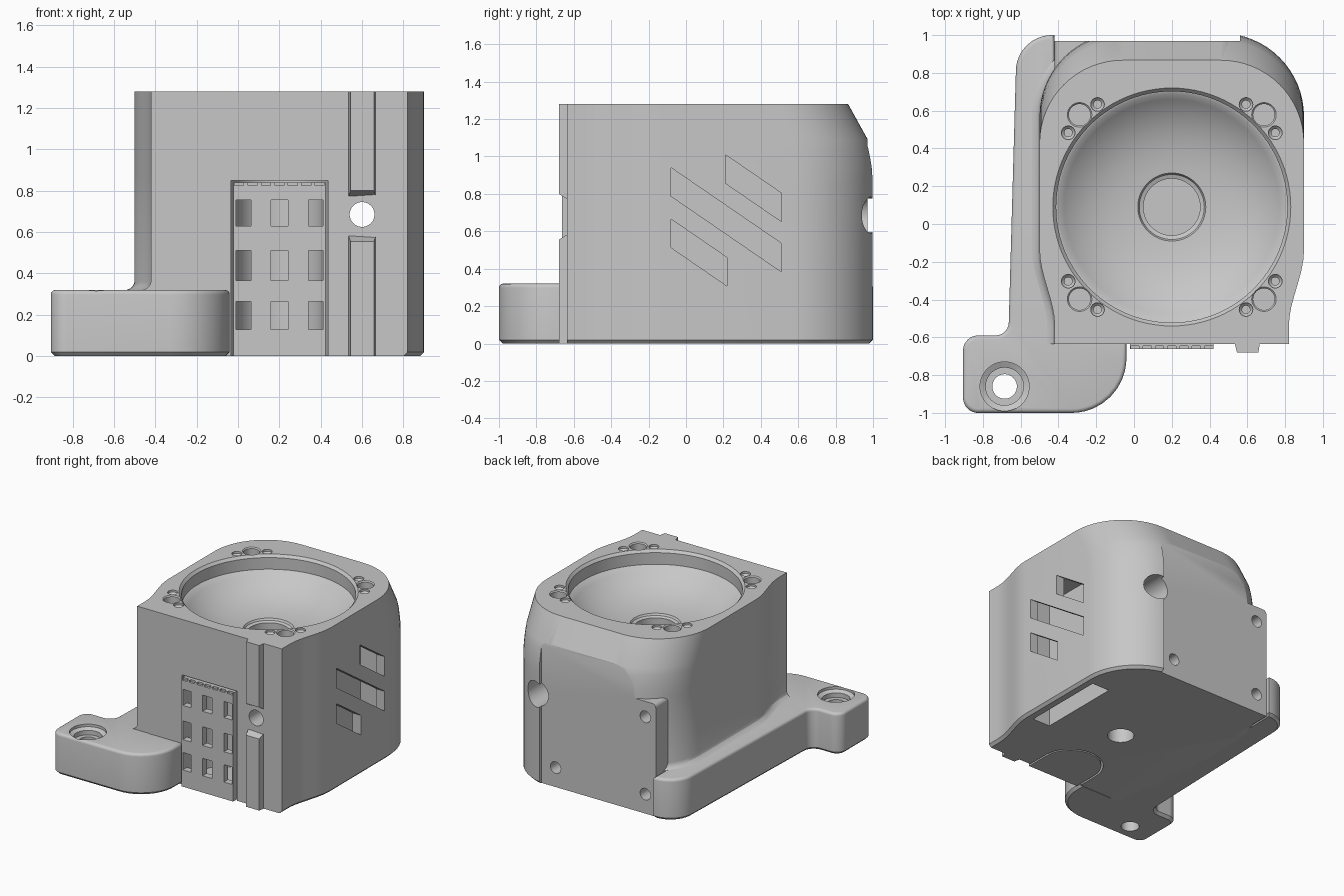
import bpy, bmesh, math
from mathutils import Vector, Matrix

cube = bpy.data.objects.get("Cube")
if cube:
    bpy.data.objects.remove(cube, do_unlink=True)

grey = bpy.data.materials.new("plain grey")
grey.use_nodes = True
colour = (0.57, 0.57, 0.57, 1)
grey.diffuse_color = colour
grey.node_tree.nodes["Principled BSDF"].inputs["Base Color"].default_value = colour

MID = 0.2            # x of the body's centre plane
BOWL = (MID, 0.09)   # bowl axis


def finish(bm, name):
    bmesh.ops.recalc_face_normals(bm, faces=bm.faces)
    mesh = bpy.data.meshes.new(name)
    bm.to_mesh(mesh)
    bm.free()
    mesh.materials.append(grey)
    ob = bpy.data.objects.new(name, mesh)
    bpy.context.collection.objects.link(ob)
    return ob


def loft(rings, name):
    bm = bmesh.new()
    rows = [[bm.verts.new(p) for p in ring] for ring in rings]
    n = len(rows[0])
    for a, b in zip(rows, rows[1:]):
        for i in range(n):
            j = (i + 1) % n
            bm.faces.new((a[i], a[j], b[j], b[i]))
    bm.faces.new(rows[0])
    bm.faces.new(rows[-1])
    return finish(bm, name)


def prism(points, z0, z1, name):
    return loft([[(x, y, z) for x, y in points] for z in (z0, z1)], name)


def box(x0, x1, y0, y1, z0, z1):
    return prism([(x0, y0), (x1, y0), (x1, y1), (x0, y1)], z0, z1, "cutter")


def revolve(profile, centre, matrix=Matrix(), steps=48):
    """Spin a (radius, height) profile about a z axis into a solid cutter."""
    bm = bmesh.new()
    verts = [bm.verts.new((r, 0, z)) for r, z in profile]
    edges = [bm.edges.new(p) for p in zip(verts, verts[1:])]
    bmesh.ops.spin(bm, geom=verts + edges, cent=(0, 0, 0), axis=(0, 0, 1),
                   angle=math.tau, steps=steps, use_duplicate=False)
    bmesh.ops.remove_doubles(bm, verts=bm.verts, dist=1e-5)
    bm.transform(Matrix.Translation(centre) @ matrix)
    return finish(bm, "cutter")


def drill(r, centre, depth, matrix=Matrix()):
    return revolve([(0, 0), (r, 0), (r, depth), (0, depth)], centre, matrix, 32)


def combine(target, tool, operation="DIFFERENCE"):
    mod = target.modifiers.new("cut", "BOOLEAN")
    mod.operation, mod.solver, mod.object = operation, "EXACT", tool
    bpy.context.view_layer.objects.active = target
    bpy.ops.object.modifier_apply(modifier=mod.name)
    bpy.data.objects.remove(tool, do_unlink=True)


def rounded(corners, steps=10):
    """Outline from (x, y, radius) corners."""
    out = []
    for i, (x, y, r) in enumerate(corners):
        p = Vector((x, y))
        if r == 0:
            out.append((x, y))
            continue
        u = (Vector(corners[i - 1][:2]) - p).normalized()
        v = (Vector(corners[(i + 1) % len(corners)][:2]) - p).normalized()
        half = u.angle(v) / 2
        c = p + (u + v).normalized() * r / math.sin(half)
        a = p + u * r / math.tan(half) - c
        b = p + v * r / math.tan(half) - c
        for k in range(steps + 1):
            d = a.lerp(b, k / steps).normalized() * r
            out.append((c.x + d.x, c.y + d.y))
    return out


def body_ring(z, back, inset, flare):
    """Horizontal section: narrow front, swelling sides, round rear corners."""
    side = [(0.62 - inset, -0.635), (0.62 - inset, -0.54)]
    for k in range(1, 9):
        t = k / 8
        side.append((0.62 + 0.08 * t * t * (3 - 2 * t) - inset, -0.54 + 0.4 * t))
    for k in range(17):
        a = math.pi / 2 * k / 16
        side.append((0.26 + (0.44 - inset) * math.cos(a),
                     back - 0.44 + (0.44 - inset) * math.sin(a)))
    left = [(MID - x - (flare if x > 0.45 else 0), y) for x, y in reversed(side)]
    return [(x, y, z) for x, y in [(MID + x, y) for x, y in side] + left]


# Main housing, with a flare where it meets the arm and a sloped rear top
body = loft([body_ring(*row) for row in (
    (0, 1.01, 0.02, 0), (0.02, 1.01, 0, 0.04), (0.32, 1.01, 0, 0.04),
    (0.327, 1.01, 0, 0.022), (0.34, 1.01, 0, 0.008), (0.36, 1.01, 0, 0),
    (0.87, 1.01, 0, 0), (0.94, 1.005, 0, 0), (0.99, 0.997, 0, 0),
    (1.04, 0.987, 0, 0), (1.09, 0.972, 0, 0), (1.28, 0.867, 0, 0))], "housing")

# Rear mounting ear and flat rear plane
ear = rounded([(-0.42, 0, 0), (-0.42, 0.87, 0.03), (0, 0.87, 0), (0, 0, 0)])
combine(body, loft([[(x, y, z) for x, z in ear] for y in (0.6, 0.99)], "ear"), "UNION")
combine(body, box(-1, 0.56, 0.97, 1.3, -0.1, 1.5))

# Dished top with a small central hub pocket
dish = [(r / 100, 0.985 + 0.2 * (r / 100) ** 2 + 0.84 * (r / 100) ** 4)
        for r in range(18, 61, 3)]
combine(body, revolve([(0, 0.91), (0.15, 0.91), (0.15, 0.97), (0.172, 0.978)] + dish +
                      [(0.612, 1.17), (0.612, 1.26), (0.63, 1.28), (0.63, 1.4), (0, 1.4)],
                      (*BOWL, 0), steps=96))

# Screw clusters at the four corners of the top
for sx in (-1, 1):
    for sy in (-1, 1):
        cx, cy = BOWL[0] + sx * 0.488, BOWL[1] + sy * 0.488
        combine(body, revolve([(0, -0.08), (0.057, -0.08), (0.057, -0.008), (0.065, 0),
                               (0.065, 0.1), (0, 0.1)], (cx, cy, 1.28), steps=32))
        for dx, dy in ((0.06, -0.095), (-0.095, 0.055)):
            combine(body, revolve([(0, -0.1), (0.021, -0.1), (0.021, -0.03), (0.036, -0.015),
                                   (0.036, 0.1), (0, 0.1)],
                                  (cx + sx * dx, cy + sy * dy, 1.28), steps=24))

# Through hole from front to rear, counterbored behind, and rear screw holes
to_back = Matrix.Rotation(-math.pi / 2, 4, "X")
combine(body, revolve([(0, -1), (0.06, -1), (0.06, 0.65), (0.098, 0.65), (0.098, 1.2), (0, 1.2)],
                      (0.6, 0, 0.685), to_back))
for x, z in ((-0.33, 0.15), (-0.33, 0.75), (0.44, 0.15)):
    combine(body, drill(0.045, (x, 0.8, z), 0.4, to_back))

# Underside hole and the slot for a side panel
combine(body, drill(0.095, (*BOWL, -0.1), 0.4))
combine(body, box(0.68, 0.83, -0.13, 0.53, -0.1, 1.01))

# Slanted windows in the side wall
for y0, y1, top in ((0.21, 0.51, 1.01), (-0.08, 0.51, 0.94), (-0.08, 0.22, 0.665)):
    fall = (y1 - y0) * 0.686
    outline = [(y0, top), (y0, top - 0.152), (y1, top - 0.152 - fall), (y1, top - fall)]
    combine(body, loft([[(x, y, z) for y, z in outline] for x in (0.75, 1.0)], "cutter"))


def u_shape(r, front):
    arc = [(MID + r * math.cos(math.pi * k / 24), -0.47 + r * math.sin(math.pi * k / 24))
           for k in range(25)]
    return [(MID + r, front)] + arc + [(MID - r, front)]


# Vent grille: hollow round-backed plug in a matching pocket
combine(body, prism(u_shape(0.235, -0.8), -0.1, 0.85, "cutter"))
grille = prism(u_shape(0.222, -0.662), 0, 0.84, "vent_grille")
combine(grille, prism(u_shape(0.212, -0.61), 0.04, 0.8, "cutter"))
for x0, x1 in ((-0.01, 0.062), (0.16, 0.242), (0.342, 0.41)):
    for z0, z1 in ((0.13, 0.265), (0.365, 0.51), (0.63, 0.755)):
        combine(grille, box(x0, x1, -0.8, -0.5, z0, z1))
for k in range(7):
    x = MID - 0.195 + k * 0.065
    combine(grille, box(x - 0.022, x + 0.022, -0.8, -0.645, 0.825, 0.9))

# Front rail in two lengths, with sloping ends at the hole
rails = []
for name, z0, z1, c0, c1 in (("lower_rail", 0, 0.58, 0, 0.025), ("upper_rail", 0.775, 1.28, 0.025, 0)):
    rails.append(loft([[(0.535, -0.62, z), (0.665, -0.62, z), (0.665, -0.64, z),
                        (0.658, -0.68, z + c), (0.545, -0.68, z + c), (0.535, -0.64, z)]
                       for z, c in ((z0, c0), (z1, -c1))], name))

# Side arm and foot, rounded above and chamfered below
arm = prism(rounded([(-0.42, 1, 0), (-0.62, 1, 0.19), (-0.665, -0.59, 0.07), (-0.905, -0.59, 0.08),
                     (-0.905, -1, 0.08), (-0.04, -1, 0.29), (-0.04, -0.62, 0), (-0.3, -0.62, 0),
                     (-0.3, 0.8, 0), (-0.42, 0.8, 0)]), 0, 0.32, "arm_and_foot")
bm = bmesh.new()
bm.from_mesh(arm.data)
for level, width, segments in ((0, 0.02, 1), (0.32, 0.022, 4)):
    rim = [e for e in bm.edges if all(abs(v.co.z - level) < 1e-4 for v in e.verts)]
    bmesh.ops.bevel(bm, geom=rim, offset=width, segments=segments, profile=0.5,
                    affect="EDGES", clamp_overlap=False)
bm.to_mesh(arm.data)
bm.free()
combine(arm, revolve([(0, -0.1), (0.065, -0.1), (0.065, 0.25), (0.1, 0.25), (0.1, 0.285),
                      (0.13, 0.3), (0.13, 0.5), (0, 0.5)], (-0.685, -0.86, 0)))

# Smooth curved walls, keep edges crisp
bpy.ops.object.select_all(action="DESELECT")
for ob in [body, grille, arm] + rails:
    ob.select_set(True)
bpy.context.view_layer.objects.active = body
bpy.ops.object.shade_smooth_by_angle(angle=math.radians(25))
